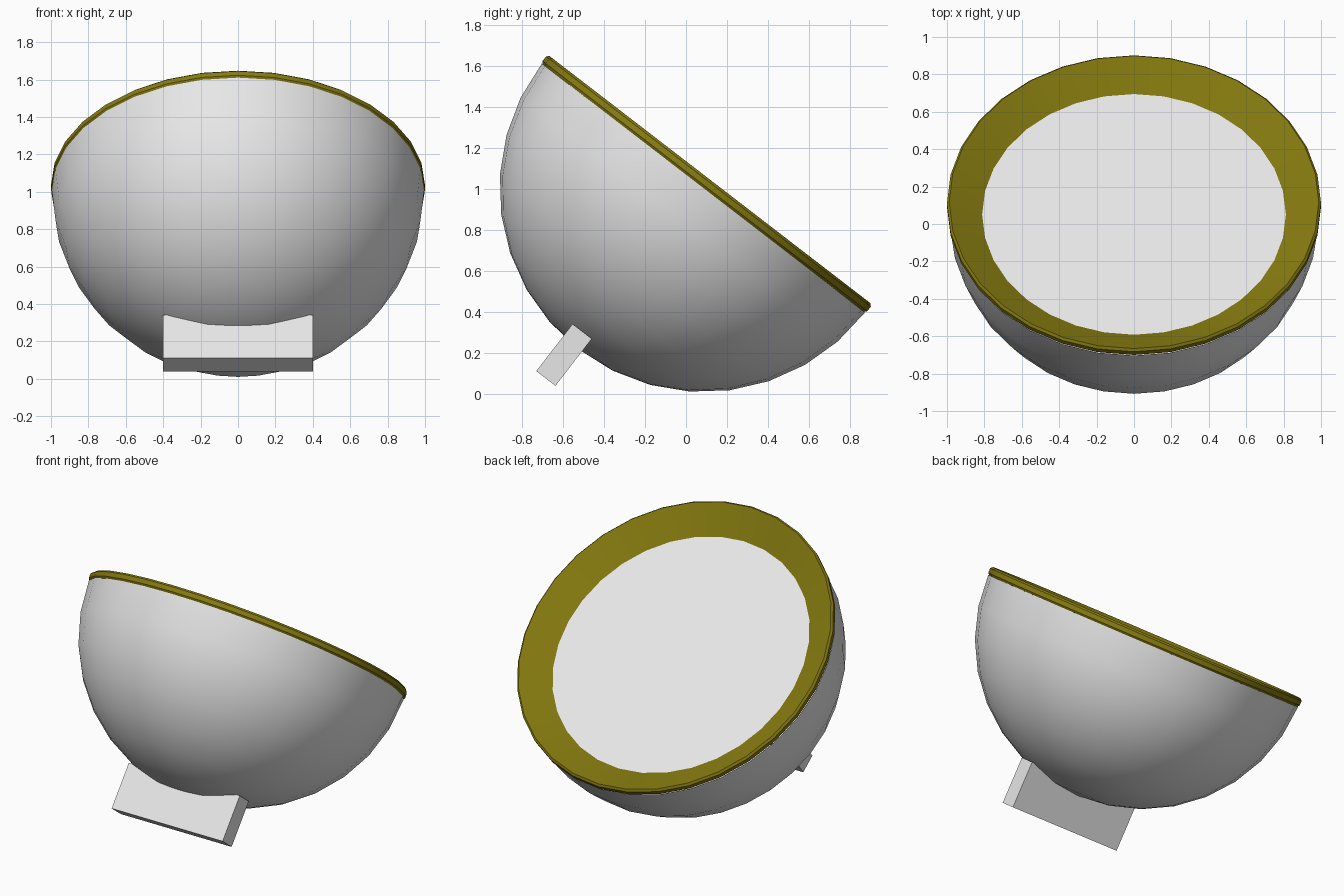
import bpy, bmesh, math
from mathutils import Matrix, Vector

cube = bpy.data.objects.get("Cube")
if cube:
    bpy.data.objects.remove(cube, do_unlink=True)

SEGMENTS = 32
RADIUS = 0.995
# Everything is built upright around the sphere centre, then tipped back
TILT = Matrix.Translation((0, 0.085, 1.003)) @ Matrix.Rotation(math.radians(-37.6), 4, 'X')


def make_material(name, colour):
    mat = bpy.data.materials.new(name)
    mat.use_nodes = True
    mat.diffuse_color = (*colour, 1)
    mat.node_tree.nodes["Principled BSDF"].inputs["Base Color"].default_value = (*colour, 1)
    return mat


def add_object(name, bm, mat, angle=20):
    bmesh.ops.recalc_face_normals(bm, faces=bm.faces)
    mesh = bpy.data.meshes.new(name)
    bm.to_mesh(mesh)
    bm.free()
    mesh.materials.append(mat)
    obj = bpy.data.objects.new(name, mesh)
    bpy.context.collection.objects.link(obj)
    obj.matrix_world = TILT
    bpy.ops.object.select_all(action='DESELECT')
    obj.select_set(True)
    bpy.context.view_layer.objects.active = obj
    bpy.ops.object.shade_smooth_by_angle(angle=math.radians(angle))
    return obj


def lathe(profile):
    """Spin a (radius, height) profile around the upright axis."""
    bm = bmesh.new()
    verts = [bm.verts.new((0, r, z)) for r, z in profile]
    edges = [bm.edges.new(pair) for pair in zip(verts, verts[1:])]
    bmesh.ops.spin(bm, geom=verts + edges, cent=(0, 0, 0), axis=(0, 0, 1),
                   angle=math.tau, steps=SEGMENTS, use_duplicate=False)
    bmesh.ops.remove_doubles(bm, verts=bm.verts, dist=0.0005)
    return bm


white = make_material("off white", (0.8, 0.8, 0.8))
olive = make_material("olive", (0.24, 0.2, 0.005))

# Hemispherical shell
steps = SEGMENTS // 4
arc = [(RADIUS * math.cos(a), -RADIUS * math.sin(a))
       for a in (math.pi / 2 * i / steps for i in range(steps + 1))]
add_object("bowl_shell", lathe(arc), white)

# Rim band with a funnel sloping in to the recessed plate
add_object("rim_ring", lathe([(0.99, 0), (1.0, 0.012), (1.0, 0.04), (0.988, 0.052),
                              (0.812, -0.055)]), olive)

# Flat recessed plate
bm = bmesh.new()
bmesh.ops.create_circle(bm, cap_ends=True, segments=SEGMENTS, radius=0.812,
                        matrix=Matrix.Translation((0, 0, -0.055)))
plate = add_object("face_plate", bm, white)
if plate.data.polygons[0].normal.z < 0:
    plate.data.flip_normals()

# Block foot under the pole of the bowl
bm = bmesh.new()
bmesh.ops.create_cube(bm, size=1, matrix=Matrix.Translation((0, -0.042, -1.06))
                      @ Matrix.Diagonal(Vector((0.8, 0.118, 0.29, 1))))
add_object("foot_block", bm, white)
